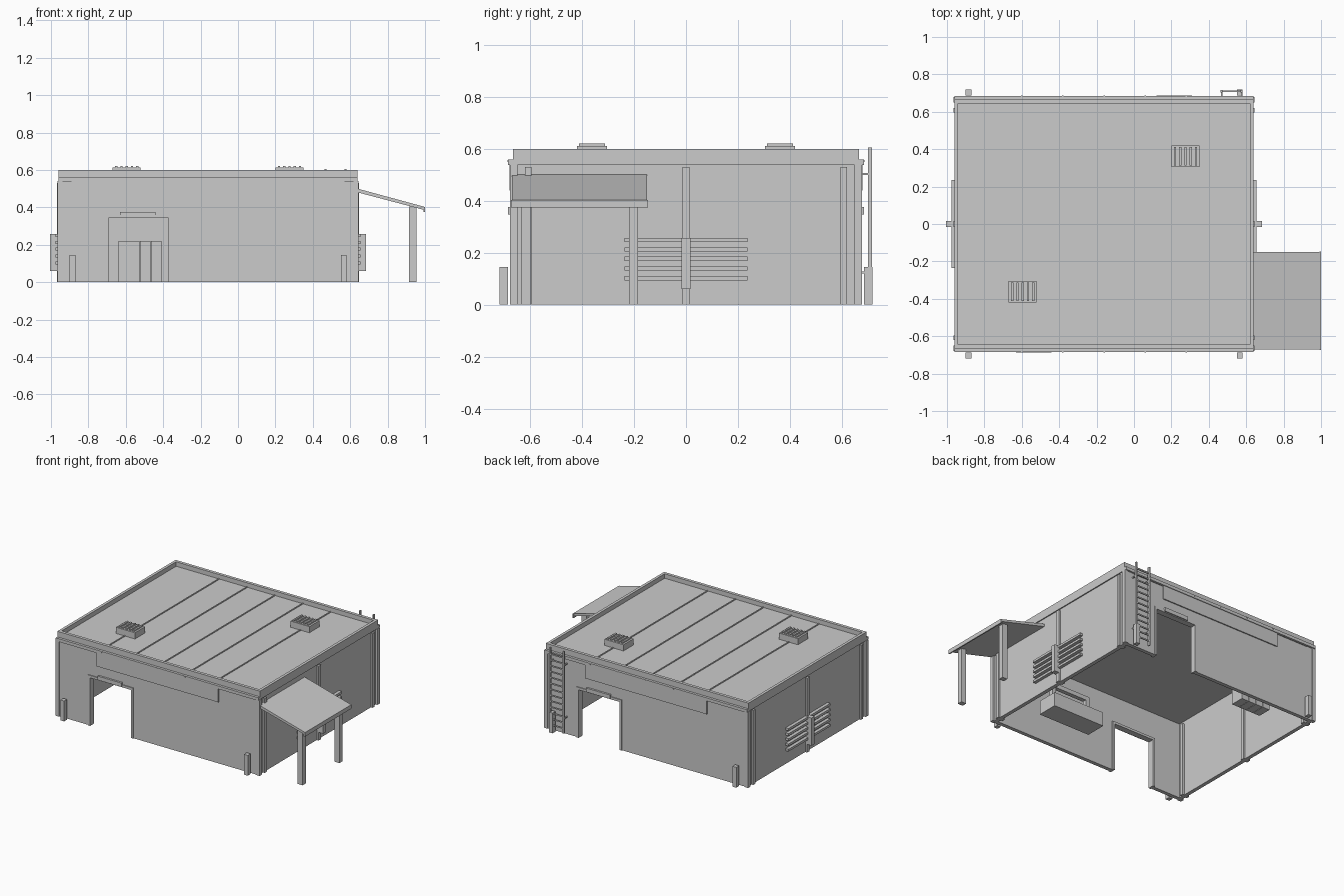
import bpy, bmesh, math
from mathutils import Matrix, Vector

CX = -0.16  # the building repeats by a half turn about this x
grey = bpy.data.materials.new("plain grey")
grey.diffuse_color = (0.6, 0.6, 0.6, 1)


def finish(name, bm):
    bmesh.ops.recalc_face_normals(bm, faces=bm.faces)
    me = bpy.data.meshes.new(name)
    bm.to_mesh(me)
    bm.free()
    me.materials.append(grey)
    ob = bpy.data.objects.new(name, me)
    bpy.context.collection.objects.link(ob)
    return ob


def boxes(name, items, turn=False):
    """items: (x0, x1, y0, y1, z0, z1); turn adds half-turn copies."""
    bm = bmesh.new()
    items = list(items)
    if turn:
        items += [(2 * CX - b, 2 * CX - a, -d, -c, e, f) for a, b, c, d, e, f in items]
    for a, b, c, d, e, f in items:
        m = Matrix.Translation(((a + b) / 2, (c + d) / 2, (e + f) / 2)) @ \
            Matrix.Diagonal((b - a, d - c, f - e, 1))
        bmesh.ops.create_cube(bm, size=1, matrix=m)
    return finish(name, bm)


# walls with one doorway front and one back
boxes("long_walls", [
    (-0.95, -0.695, -0.672, -0.645, 0, 0.56),
    (-0.37, 0.63, -0.672, -0.645, 0, 0.56),
    (-0.695, -0.37, -0.672, -0.645, 0.345, 0.56)], True)
boxes("side_walls", [(0.605, 0.632, -0.645, 0.645, 0, 0.56)], True)

# door frames and lintels
boxes("door_frames", [
    (-0.71, -0.693, -0.678, -0.635, 0, 0.36),
    (-0.372, -0.355, -0.678, -0.635, 0, 0.36),
    (-0.693, -0.372, -0.678, -0.635, 0.343, 0.36)], True)
boxes("door_lintels", [(-0.63, -0.44, -0.686, -0.67, 0.348, 0.376)], True)

# stepped fascia panel below the cornice
boxes("fascia_panels", [(-0.64, 0.32, -0.680, -0.67, 0.44, 0.54),
                        (-0.89, 0.57, -0.680, -0.67, 0.535, 0.545)], True)
boxes("cornice", [(-0.96, 0.64, -0.685, -0.645, 0.538, 0.56),
                  (0.605, 0.64, -0.645, 0.645, 0.54, 0.56)], True)
SEAMS = [CX + 0.22 * i for i in (-2, -1, 0, 1, 2)]
boxes("cornice_clips", [(x - 0.004, x + 0.004, -0.687, -0.68, 0.55, 0.558) for x in SEAMS], True)

# parapet around the roof
boxes("parapet", [(-0.96, 0.64, -0.667, -0.645, 0.56, 0.6),
                  (0.62, 0.64, -0.645, 0.645, 0.56, 0.6)], True)

# roof deck with standing seams
boxes("roof_deck", [(-0.945, 0.625, -0.65, 0.65, 0.55, 0.568)])
boxes("roof_seams", [(x - 0.004, x + 0.004, -0.645, 0.645, 0.566, 0.573) for x in SEAMS])

# roof vents with ribs
boxes("roof_vents", [(-0.67, -0.52, -0.42, -0.305, 0.565, 0.612)], True)
boxes("roof_vent_ribs", [(-0.651 + 0.028 * i - 0.006, -0.651 + 0.028 * i + 0.006,
                          -0.413, -0.312, 0.61, 0.621) for i in range(5)], True)

# pilasters at the corners and on the side walls
boxes("corner_pilasters", [(0.618, 0.645, s * 0.664 - 0.014, s * 0.664 + 0.014, 0, 0.54)
                           for s in (-1, 1)], True)
boxes("side_pilasters", [(0.59, 0.645, s * 0.608 - 0.012, s * 0.608 + 0.012, 0, 0.53)
                         for s in (-1, 1)], True)
boxes("centre_pilasters", [(0.595, 0.647, -0.014, 0.014, 0, 0.53)], True)

# louvres and their upright box on each side wall
boxes("louvre_slats", [(0.63, 0.655, -0.236, 0.236, z - 0.008, z + 0.008)
                       for z in (0.102, 0.14, 0.177, 0.213, 0.25)], True)
boxes("louvre_posts", [(0.648, 0.684, -0.017, 0.017, 0.06, 0.257)], True)

# bollards at the wall ends
boxes("bollards", [(x - 0.015, x + 0.015, -0.718, -0.686, 0, 0.145)
                   for x in (-0.885, 0.565)], True)

# ladder on the back wall
boxes("ladder_rails", [(x - 0.005, x + 0.005, 0.702, 0.716, 0.02, 0.605) for x in (0.468, 0.575)])
boxes("ladder_rungs", [(0.468, 0.575, 0.706, 0.713, 0.05 + 0.042 * i, 0.059 + 0.042 * i)
                       for i in range(13)])
boxes("ladder_brackets", [(x - 0.004, x + 0.004, 0.665, 0.705, z, z + 0.008)
                          for x in (0.468, 0.575) for z in (0.12, 0.5)])

# sloping awning on the right side
bm = bmesh.new()
prof = [(0.632, 0.502), (1.0, 0.402), (1.0, 0.385), (0.632, 0.482)]
f = bm.faces.new([bm.verts.new((x, -0.67, z)) for x, z in prof])
ext = bmesh.ops.extrude_face_region(bm, geom=[f])
bmesh.ops.translate(bm, vec=Vector((0, 0.52, 0)),
                    verts=[v for v in ext["geom"] if isinstance(v, bmesh.types.BMVert)])
finish("awning_roof", bm)
boxes("awning_edge", [(0.991, 1.0, -0.674, -0.147, 0.374, 0.403)])
boxes("awning_posts", [(0.915, 0.955, y - 0.018, y + 0.018, 0, 0.405) for y in (-0.617, -0.202)])

# lockers and a bench inside
boxes("lockers", [(-0.64 + 0.0585 * i, -0.584 + 0.0585 * i, 0.5, 0.6, 0, 0.22) for i in range(4)])
boxes("workbench", [(0.05, 0.46, -0.4, -0.25, 0, 0.1),
                    (0.10, 0.13, -0.36, -0.33, 0.1, 0.2),
                    (0.38, 0.41, -0.36, -0.33, 0.1, 0.2),
                    (0.10, 0.41, -0.36, -0.33, 0.2, 0.23)])
